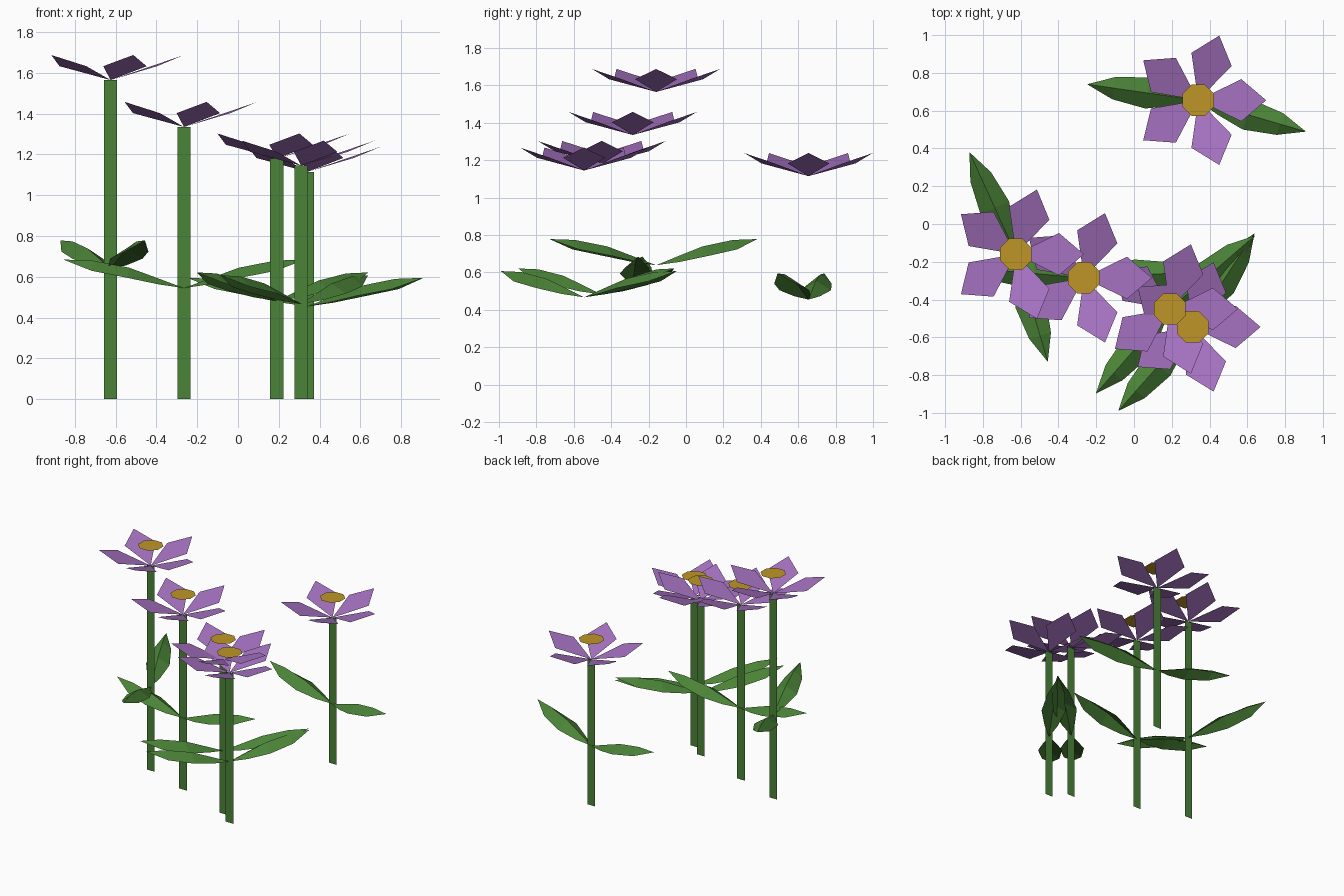
import bpy, math
from math import cos, sin, radians

if "Cube" in bpy.data.objects:
    bpy.data.objects.remove(bpy.data.objects["Cube"])


def material(name, rgb):
    m = bpy.data.materials.new(name)
    m.diffuse_color = (*[(c / 255) ** 2.2 for c in rgb], 1)
    m.use_nodes = True
    m.node_tree.nodes["Principled BSDF"].inputs["Base Color"].default_value = m.diffuse_color
    return m


GREEN = material("leaf green", (76, 130, 58))
PURPLE = material("petal purple", (163, 113, 190))
GOLD = material("centre gold", (188, 148, 44))


def add(name, verts, faces, mat):
    me = bpy.data.meshes.new(name)
    me.from_pydata(verts, [], faces)
    me.materials.append(mat)
    ob = bpy.data.objects.new(name, me)
    bpy.context.collection.objects.link(ob)
    return ob


def place(ob, loc, angle=0):
    ob.location = loc
    ob.rotation_euler.z = angle


# leaf section: distance along, half width, midrib height, edge height
LEAF = [(0.12, 0.045, 0.045, 0.018), (0.27, 0.083, 0.10, 0.05),
        (0.45, 0.060, 0.135, 0.085)]


def leaf(loc, degrees):
    verts = [(0, 0, 0)]
    for d, w, mid, edge in LEAF:
        verts += [(d, w, edge), (d, 0, mid), (d, -w, edge)]
    verts.append((0.594, 0, 0.14))
    faces = [(0, 2, 1), (0, 3, 2)]
    for i in range(len(LEAF) - 1):
        a = 1 + 3 * i
        faces += [(a, a + 1, a + 4, a + 3), (a + 1, a + 2, a + 5, a + 4)]
    a, tip = 1 + 3 * (len(LEAF) - 1), len(verts) - 1
    faces += [(a, a + 1, tip), (a + 1, a + 2, tip)]
    place(add("leaf", verts, faces, GREEN), loc, radians(degrees))


def flower(x, y, h, leaf_angle):
    # flat ribbon stem
    w = 0.032
    place(add("stem", [(-w, 0, 0), (w, 0, 0), (w, 0, h), (-w, 0, h)],
              [(0, 1, 2, 3)], GREEN), (x, y, 0))
    # pair of leaves
    for a in (leaf_angle, leaf_angle + 172):
        leaf((x, y, h * 0.408), a)
    # five kite petals
    for i in range(5):
        kite = [(0, 0, 0), (0.228, -0.112, 0.068), (0.36, 0, 0.123), (0.228, 0.112, 0.068)]
        place(add("petal", kite, [(0, 1, 2, 3)], PURPLE), (x, y, h), radians(72 * i))
    # eight-sided centre disc
    ring = [(0.09 * cos(k * math.pi / 4 + math.pi / 8), 0.09 * sin(k * math.pi / 4 + math.pi / 8), 0)
            for k in range(8)]
    place(add("flower_centre", ring, [tuple(range(8))], GOLD), (x, y, h + 0.155))


for spec in [(-0.625, -0.16, 1.565, 114.5), (-0.265, -0.285, 1.335, 3),
             (0.34, 0.655, 1.115, 171.8), (0.19, -0.45, 1.18, 228.8),
             (0.31, -0.545, 1.145, 56.5)]:
    flower(*spec)
